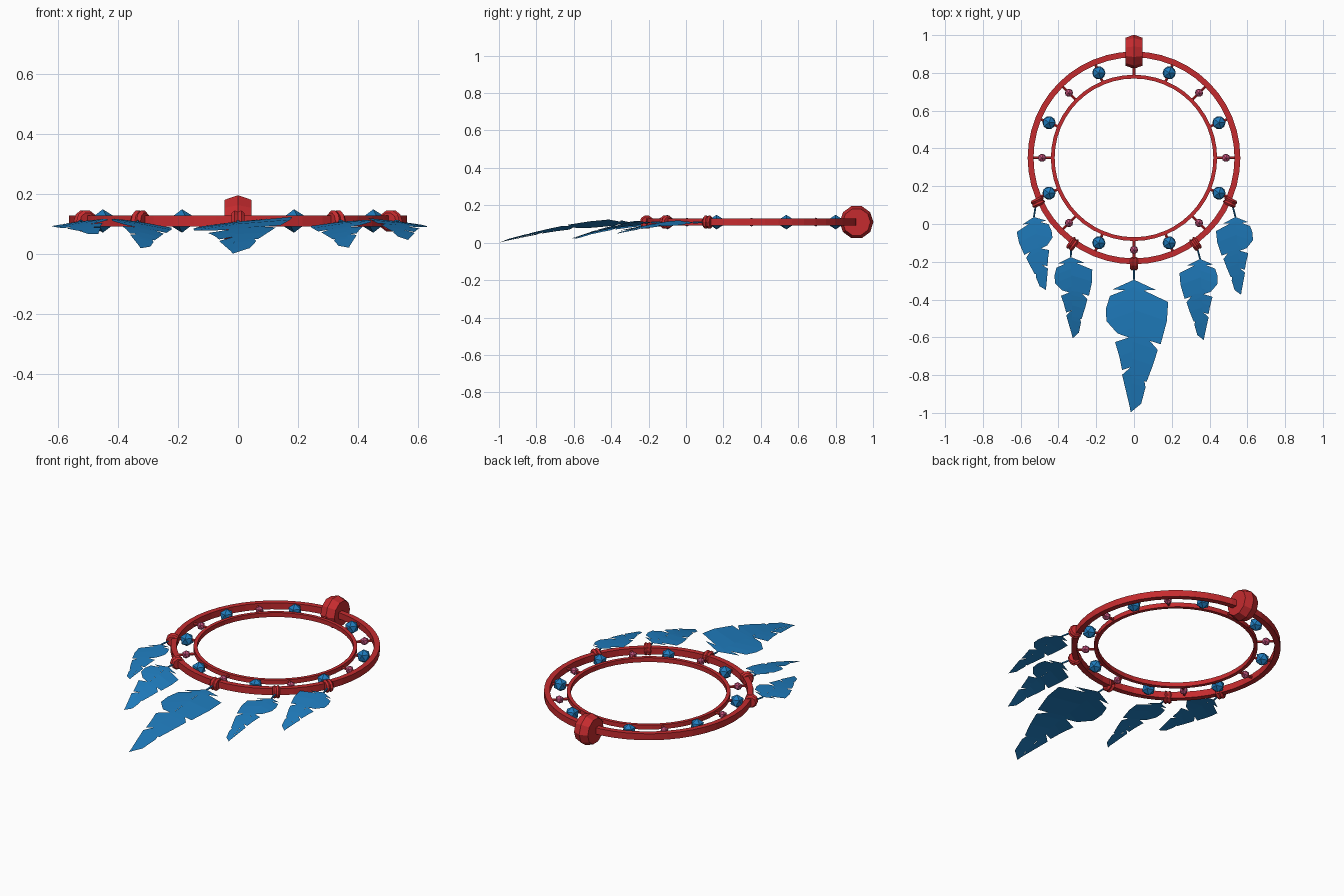
import bpy, bmesh, math
from mathutils import Vector, Matrix

if "Cube" in bpy.data.objects:
    bpy.data.objects.remove(bpy.data.objects["Cube"])

CY, CZ = 0.35, 0.11          # hoop centre


def material(name, rgb):
    m = bpy.data.materials.new(name)
    m.diffuse_color = (*rgb, 1)
    m.use_nodes = True
    m.node_tree.nodes["Principled BSDF"].inputs["Base Color"].default_value = m.diffuse_color
    return m


RED = material("red", (0.56, 0.024, 0.028))
BLUE = material("blue", (0.014, 0.205, 0.52))
PINK = material("pink", (0.52, 0.08, 0.19))


def finish(name, bm, mat):
    bmesh.ops.recalc_face_normals(bm, faces=bm.faces)
    me = bpy.data.meshes.new(name)
    bm.to_mesh(me)
    bm.free()
    me.materials.append(mat)
    ob = bpy.data.objects.new(name, me)
    bpy.context.collection.objects.link(ob)
    return ob


def polar(angle, r):
    """Point on the hoop plane; angle measured clockwise from the top."""
    return Vector((r * math.sin(angle), CY + r * math.cos(angle), CZ))


def hoop(name, r_in, r_out, height, n):
    bm = bmesh.new()
    rows = []
    for i in range(n):
        a = 2 * math.pi * i / n
        rows.append([bm.verts.new(polar(a, r) + Vector((0, 0, z)))
                     for r, z in ((r_in, -height / 2), (r_out, -height / 2),
                                  (r_out, height / 2), (r_in, height / 2))])
    for i in range(n):
        a, b = rows[i], rows[(i + 1) % n]
        for k in range(4):
            bm.faces.new((a[k], a[(k + 1) % 4], b[(k + 1) % 4], b[k]))
    return finish(name, bm, RED)


def band(name, angle, r, profile, n):
    """Turned collar around the hoop; profile is (offset along hoop, radius)."""
    bm = bmesh.new()
    c = polar(angle, r)
    out = Vector((math.sin(angle), math.cos(angle), 0))
    along = Vector((math.cos(angle), -math.sin(angle), 0))
    rings = []
    for t, rad in profile:
        rings.append([])
        for i in range(n):
            w = 2 * math.pi * i / n
            rings[-1].append(bm.verts.new(
                c + along * t + (out * math.cos(w) + Vector((0, 0, math.sin(w)))) * rad))
    for a, b in zip(rings, rings[1:]):
        for i in range(n):
            bm.faces.new((a[i], a[(i + 1) % n], b[(i + 1) % n], b[i]))
    bm.faces.new(rings[0])
    bm.faces.new(rings[-1])
    return finish(name, bm, RED)


def rod(name, p, q, r, n, mat):
    bm = bmesh.new()
    d = q - p
    mtx = Matrix.Translation((p + q) / 2) @ d.to_track_quat('Z', 'Y').to_matrix().to_4x4()
    bmesh.ops.create_cone(bm, cap_ends=True, segments=n, radius1=r, radius2=r,
                          depth=d.length, matrix=mtx)
    return finish(name, bm, mat)


def bead(name, p, r, mat):
    bm = bmesh.new()
    bmesh.ops.create_icosphere(bm, subdivisions=1, radius=r, matrix=Matrix.Translation(p))
    return finish(name, bm, mat)


# Hoops
hoop("outer_hoop", 0.532, 0.563, 0.038, 48)
hoop("inner_hoop", 0.420, 0.440, 0.026, 48)

# Spokes and alternating beads
for i in range(16):
    a = 2 * math.pi * i / 16
    rod("spoke", polar(a, 0.43), polar(a, 0.545), 0.008, 6, RED)
    if i % 2:
        bead("large_bead", polar(a, 0.487), 0.039, BLUE)
    elif i:
        bead("small_bead", polar(a, 0.487), 0.024, PINK)

# Hanging collar at the top
band("top_collar", 0, 0.562,
     [(-0.045, 0.074), (0, 0.09), (0.045, 0.074)], 10)

# Feather outline, quill top at the origin, pointing to -y
TIP = (-0.015, -0.69)
RIGHT = [(0.115, -0.053), (0.05, -0.055), (0.178, -0.115), (0.172, -0.215),
         (0.14, -0.335), (0.068, -0.30), (0.125, -0.365), (0.10, -0.445),
         (0.068, -0.53), (0.055, -0.52), (0.062, -0.56), (0.04, -0.645)]
LEFT = [(-0.11, -0.05), (-0.05, -0.055), (-0.125, -0.085), (-0.145, -0.15),
        (-0.143, -0.215), (-0.085, -0.28), (-0.025, -0.30), (-0.097, -0.325),
        (-0.075, -0.40), (-0.06, -0.47), (-0.015, -0.455), (-0.06, -0.495),
        (-0.02, -0.66)]


def feather(name, top, tip, mirror, roll, z_top, z_tip):
    top, tip = Vector(top), Vector(tip)
    s = -1 if mirror else 1
    span = Vector((s * TIP[0], TIP[1]))
    scale = (tip - top).length / span.length
    turn = Matrix.Rotation(span.angle_signed(tip - top) * -1, 2)

    def place(x, y):
        p = top + turn @ (Vector((s * x, y)) * scale)
        t = min(1, y / TIP[1])
        z = z_top + (z_tip - z_top) * t ** 1.8 + roll * s * x * scale
        return (p.x, p.y, z)

    bm = bmesh.new()
    for side in (RIGHT, LEFT):
        sy = 0
        prev_s = prev_e = bm.verts.new(place(0, 0))
        for x, y in side:
            sy = min(sy - 0.004, y + 0.35 * abs(x))
            sp = bm.verts.new(place(TIP[0] * sy / TIP[1], sy))
            e = bm.verts.new(place(x, y))
            bm.faces.new((prev_s, sp, e) if prev_s is prev_e else (prev_s, sp, e, prev_e))
            prev_s, prev_e = sp, e
        bm.faces.new((prev_s, bm.verts.new(place(*TIP)), prev_e))
    bmesh.ops.remove_doubles(bm, verts=bm.verts, dist=0.0005)
    for f in bm.faces:
        f.normal_update()
        if f.normal.z < 0:
            f.normal_flip()
    me = bpy.data.meshes.new(name)
    bm.to_mesh(me)
    bm.free()
    me.materials.append(BLUE)
    bpy.context.collection.objects.link(bpy.data.objects.new(name, me))


# Feathers with their knots and quills: angle, top, tip, mirror, roll, z at tip
FEATHERS = [
    ("centre", 180, (0, -0.295), (-0.018, -0.997), False, 0.11, 0.003),
    ("inner_left", 215.5, (-0.335, -0.175), (-0.325, -0.605), False, -0.15, 0.018),
    ("inner_right", 144.5, (0.35, -0.185), (0.37, -0.615), True, 0.10, 0.02),
    ("outer_left", 245.3, (-0.53, 0.037), (-0.465, -0.35), True, 0.13, 0.065),
    ("outer_right", 114.7, (0.537, 0.037), (0.567, -0.375), True, -0.13, 0.048),
]
KNOT = [(-0.021, 0.028), (-0.011, 0.037), (0, 0.031), (0.011, 0.037), (0.021, 0.028)]
for label, deg, top, tip, mirror, roll, z_tip in FEATHERS:
    a = math.radians(deg)
    band(label + "_knot", a, 0.56, KNOT, 10)
    rod(label + "_quill", polar(a, 0.57), Vector((*top, 0.107)), 0.005, 5, BLUE)
    feather(label + "_feather", top, tip, mirror, roll, 0.108, z_tip)
